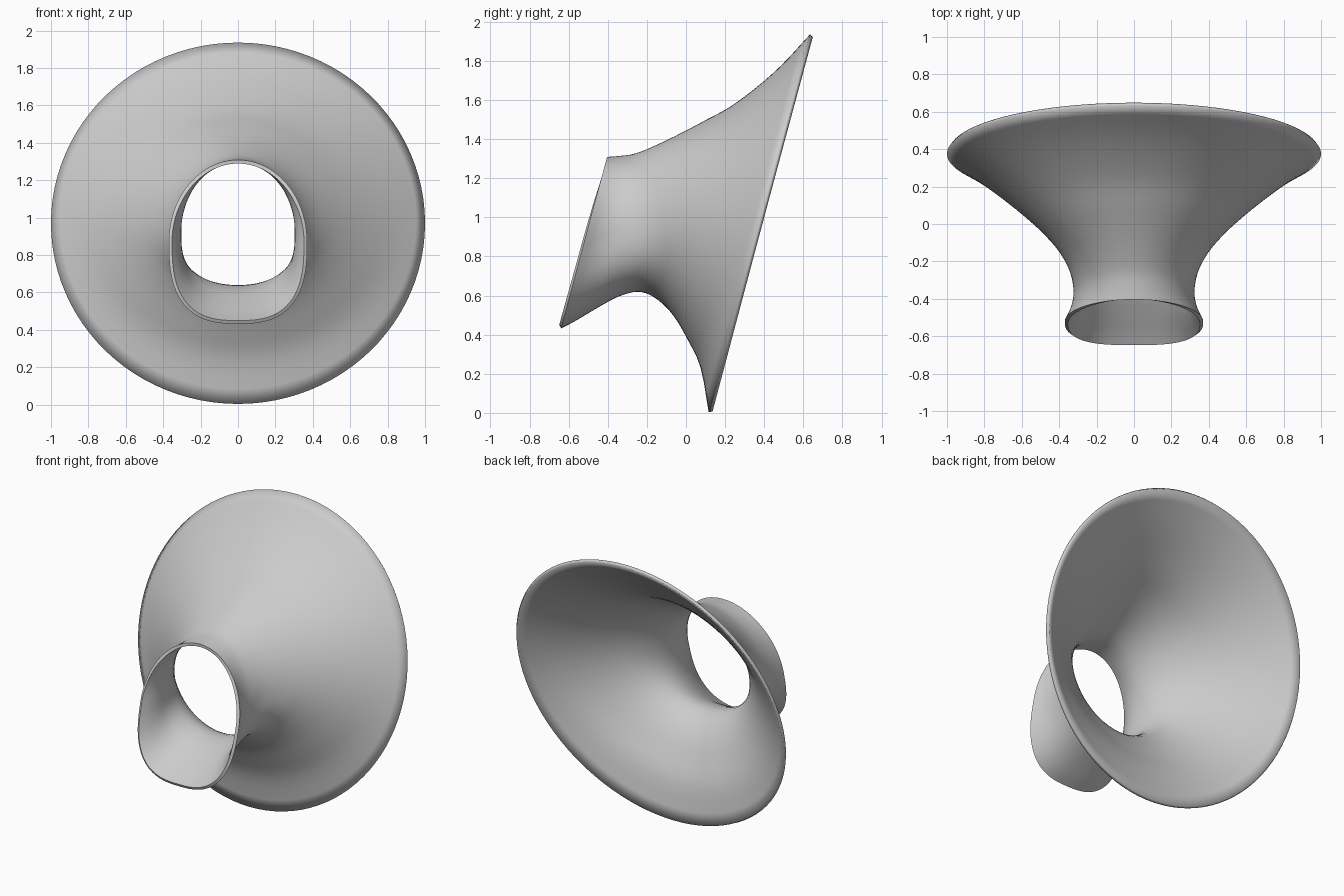
import bpy, bmesh, math
from mathutils import Vector

if "Cube" in bpy.data.objects:
    bpy.data.objects.remove(bpy.data.objects["Cube"], do_unlink=True)

SIDES, STEPS = 96, 3
WALL = 0.02

# Tilted frame: the horn axis points forward and up from the rim centre
TILT = math.radians(15)
CENTRE = Vector((0, 0.375, 0.97))
SIDE = Vector((1, 0, 0))
UP = Vector((0, math.sin(TILT), math.cos(TILT)))
AXIS = Vector((0, -math.cos(TILT), math.sin(TILT)))

# Sections from rim to mouth: distance along axis, top, bottom, half width
SECTIONS = [Vector(s) for s in (
    (0, 1, -1, 1),
    (0.1, 0.81, -0.79, 0.86),
    (0.2, 0.66, -0.67, 0.73),
    (0.3, 0.535, -0.572, 0.61),
    (0.4, 0.44, -0.513, 0.5),
    (0.5, 0.347, -0.497, 0.405),
    (0.6, 0.26, -0.55, 0.343),
    (0.7, 0.183, -0.645, 0.323),
    (0.78, 0.147, -0.727, 0.338),
    (0.84, 0.126, -0.782, 0.37),
)]


def smooth_sections(points, steps):
    """Pass a smooth curve through the listed sections."""
    ends = [2 * points[0] - points[1], *points, 2 * points[-1] - points[-2]]
    result = []
    for p, q, r, s in zip(ends, ends[1:], ends[2:], ends[3:]):
        for k in range(steps):
            t = k / steps
            result.append(q + 0.5 * t * ((r - p) + t * (
                2 * p - 5 * q + 4 * r - s + t * (3 * q - p - 3 * r + s))))
    return result + [points[-1]]


def section_point(section, angle):
    """Round section whose underside grows squarer towards the mouth."""
    along, top, bottom, width = section
    c, s = math.cos(angle), math.sin(angle)
    square = 0.7 * min(max((along - 0.4) / 0.4, 0), 1) if s < 0 else 0
    power = 2 / (2 + square)
    x = math.copysign(abs(c) ** power, c) * width
    u = math.copysign(abs(s) ** power, s) * (top - bottom) / 2
    return CENTRE + SIDE * x + UP * (u + (top + bottom) / 2) + AXIS * along


# Outer skin of the horn
bm = bmesh.new()
rings = [[bm.verts.new(section_point(sec, math.tau * j / SIDES)) for j in range(SIDES)]
         for sec in smooth_sections(SECTIONS, STEPS)]
for a, b in zip(rings, rings[1:]):
    for j in range(SIDES):
        k = (j + 1) % SIDES
        bm.faces.new((a[j], a[k], b[k], b[j]))
mesh = bpy.data.meshes.new("flared_horn")
bm.to_mesh(mesh)
bm.free()
horn = bpy.data.objects.new("flared_horn", mesh)
bpy.context.collection.objects.link(horn)

# Wall thickness
solid = horn.modifiers.new("wall", "SOLIDIFY")
solid.thickness = WALL
solid.offset = -1
bpy.context.view_layer.objects.active = horn
horn.select_set(True)
bpy.ops.object.modifier_apply(modifier=solid.name)

# Soft wide rim, crisp edges at the narrow mouth
bm = bmesh.new()
bm.from_mesh(horn.data)
for f in bm.faces:
    f.smooth = True
for e in bm.edges:
    if e.calc_face_angle(0) > math.radians(40) and e.verts[0].co.y < 0:
        e.smooth = False
bm.to_mesh(horn.data)
bm.free()

# Plain grey
grey = bpy.data.materials.new("light_grey")
grey.use_nodes = True
colour = (0.6, 0.6, 0.6, 1)
grey.diffuse_color = colour
grey.node_tree.nodes["Principled BSDF"].inputs["Base Color"].default_value = colour
horn.data.materials.append(grey)
